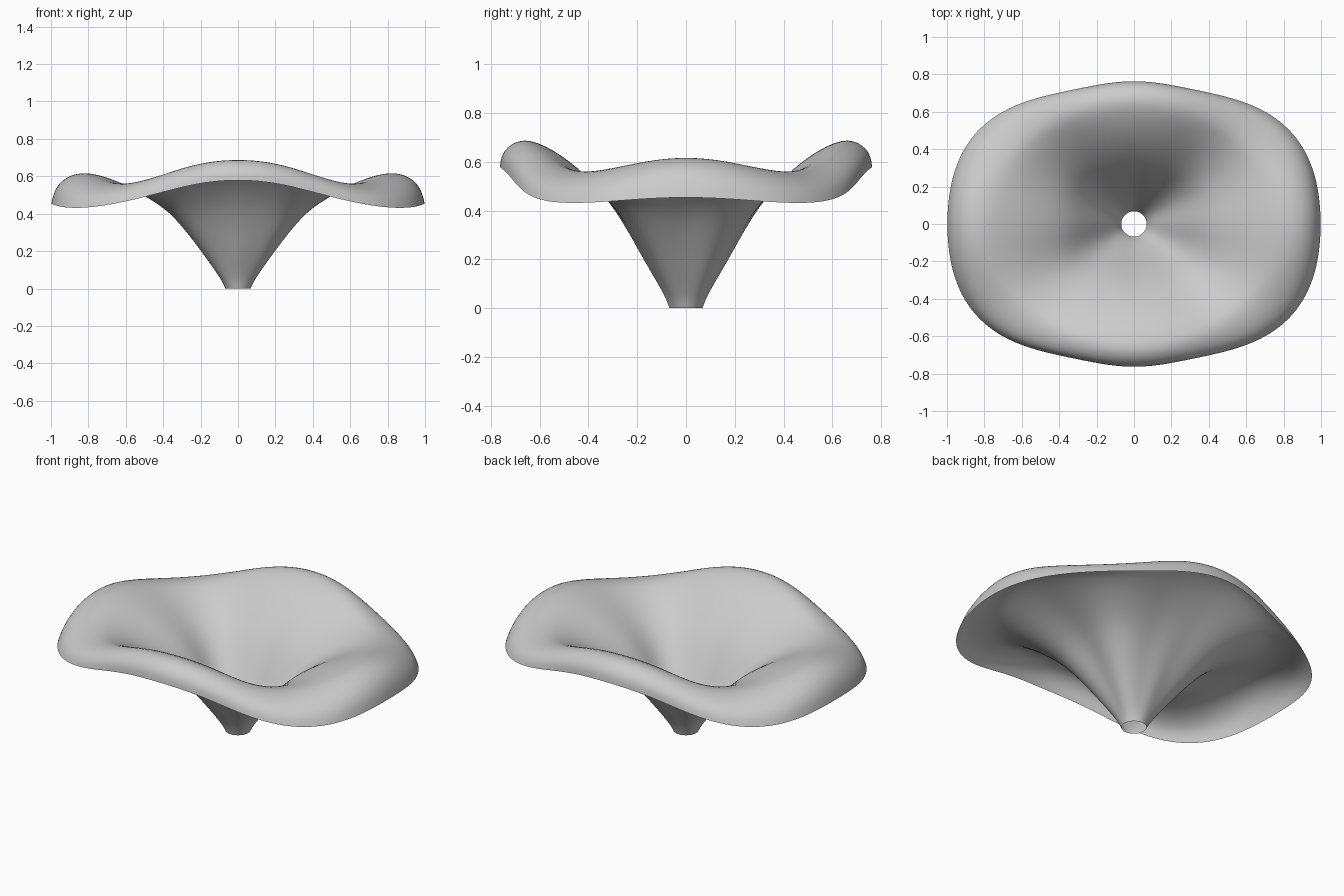
import bpy
import bmesh
from math import cos, sin, pi

default_cube = bpy.data.objects.get("Cube")
if default_cube:
    bpy.data.objects.remove(default_cube, do_unlink=True)

SEGMENTS = 48

# Each ring: radii, then heights, at the four key directions of one quadrant
# (side, two in-between, front). Rings run from the neck up over the crest to the lip.
RINGS = [
    ((.068, .068, .068, .068), (0, 0, 0, 0)),
    ((.085, .088, .084, .082), (.04, .04, .04, .04)),
    ((.125, .135, .12, .115), (.1, .1, .1, .1)),
    ((.195, .215, .185, .175), (.2, .2, .2, .2)),
    ((.28, .32, .265, .24), (.32, .32, .32, .32)),
    ((.375, .43, .35, .31), (.43, .43, .43, .43)),
    ((.53, .6, .47, .39), (.525, .52, .53, .525)),
    ((.68, .7, .575, .5), (.59, .555, .595, .625)),
    ((.82, .77, .675, .65), (.63, .565, .64, .705)),
    ((.93, .88, .76, .73), (.6, .54, .61, .67)),
    ((.985, .955, .803, .76), (.53, .49, .565, .625)),
    ((1, .98, .81, .765), (.455, .43, .515, .58)),
]


def wave(keys, angle):
    """Smooth cosine curve through four keys, mirrored in both side and front planes."""
    side, near_side, near_front, front = keys
    mean = (side + front + 2 * (near_side + near_front)) / 6
    oval = (side + near_side - near_front - front) / 3
    corner = (side - near_side - near_front + front) / 3
    ripple = (side - 2 * near_side + 2 * near_front - front) / 6
    return (mean + oval * cos(2 * angle) + corner * cos(4 * angle)
            + ripple * cos(6 * angle))


def make_ring(bm, radii, heights):
    ring = []
    for step in range(SEGMENTS):
        angle = 2 * pi * step / SEGMENTS
        radius = wave(radii, angle)
        ring.append(bm.verts.new((radius * cos(angle), radius * sin(angle),
                                  wave(heights, angle))))
    return ring


# Flared open shell with a wavy, rolled-over lip
bm = bmesh.new()
rings = [make_ring(bm, radii, heights) for radii, heights in RINGS]
for inner, outer in zip(rings, rings[1:]):
    for i in range(SEGMENTS):
        j = (i + 1) % SEGMENTS
        face = bm.faces.new((inner[i], outer[i], outer[j], inner[j]))
        face.smooth = True

mesh = bpy.data.meshes.new("flared_shell")
bm.to_mesh(mesh)
bm.free()
shell = bpy.data.objects.new("flared_shell", mesh)
bpy.context.collection.objects.link(shell)

smoothing = shell.modifiers.new("smooth_surface", "SUBSURF")
smoothing.levels = smoothing.render_levels = 2

# Plain grey finish
grey = bpy.data.materials.new("light_grey")
grey.use_nodes = True
colour = (.6, .6, .6, 1)
grey.diffuse_color = colour
grey.node_tree.nodes["Principled BSDF"].inputs["Base Color"].default_value = colour
mesh.materials.append(grey)
